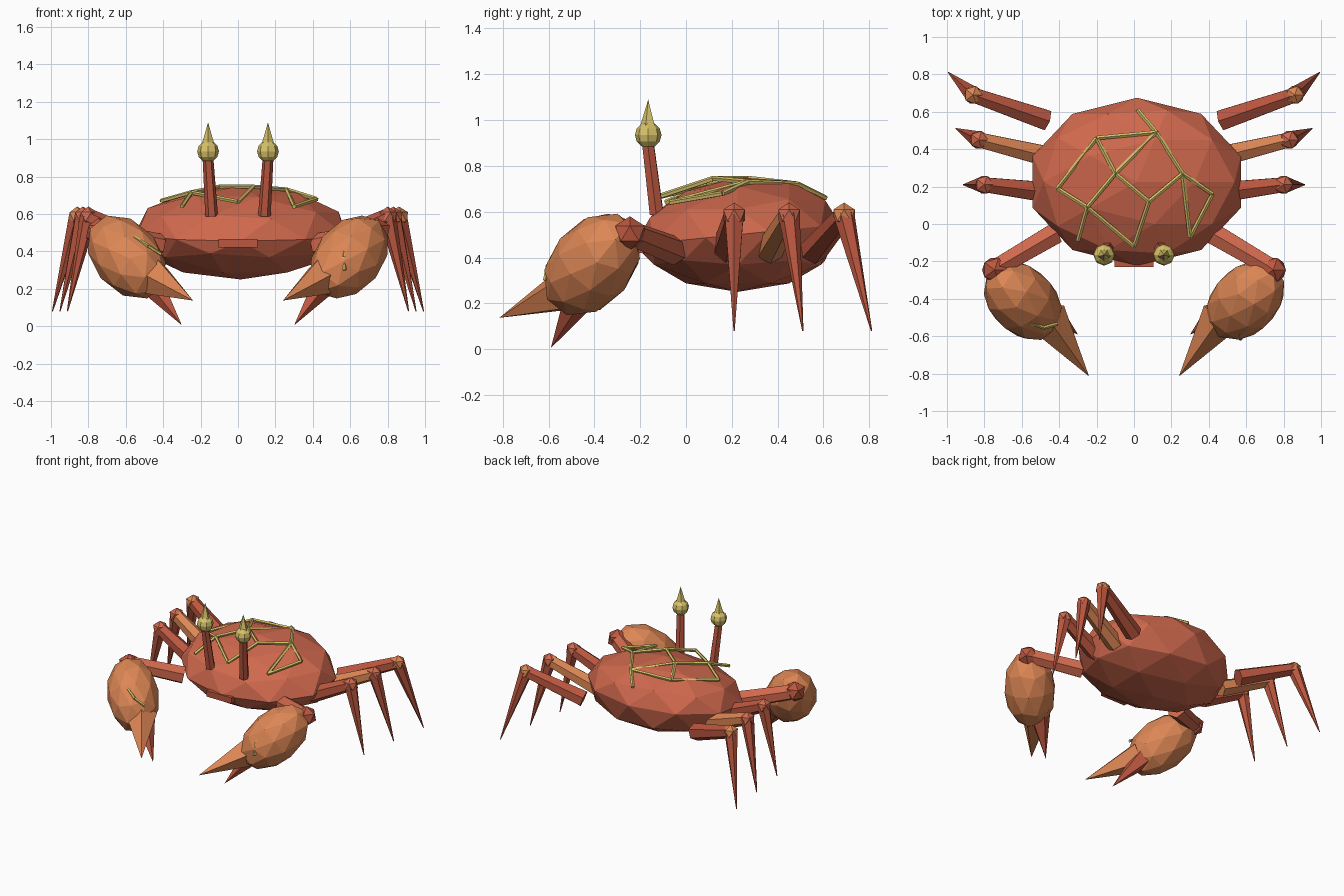
import bpy, math
from mathutils import Vector, Matrix

if "Cube" in bpy.data.objects:
    bpy.data.objects.remove(bpy.data.objects["Cube"])


def material(name, rgb):
    m = bpy.data.materials.new(name)
    m.diffuse_color = (*rgb, 1)
    m.use_nodes = True
    m.node_tree.nodes["Principled BSDF"].inputs["Base Color"].default_value = m.diffuse_color
    return m


SHELL = material("shell_red", (0.63, 0.14, 0.075))
LEG = material("leg_red", (0.50, 0.095, 0.05))
ORANGE = material("claw_orange", (0.72, 0.24, 0.09))
GOLD = material("gold", (0.68, 0.54, 0.14))


def finish(name, mat):
    o = bpy.context.object
    o.name = name
    o.data.materials.append(mat)
    return o


def along(a, b):
    return (Vector(b) - Vector(a)).to_track_quat('Z', 'Y')


def rod(name, a, b, r1, r2, mat, sides=6):
    """Tapered rod or cone from a to b."""
    a, b = Vector(a), Vector(b)
    bpy.ops.mesh.primitive_cone_add(vertices=sides, radius1=r1, radius2=r2,
                                    depth=(b - a).length, location=(a + b) / 2,
                                    rotation=along(a, b).to_euler())
    return finish(name, mat)


def ball(name, p, r, mat, sub=1):
    bpy.ops.mesh.primitive_ico_sphere_add(subdivisions=sub, radius=r, location=p)
    return finish(name, mat)


# Carapace: faceted ellipsoid whose upper half tilts down to the front
body = ball("carapace", (0.015, 0.225, 0.5), 1, SHELL, 2)
for v in body.data.vertices:
    x, y, z = v.co
    lift = 0.045 * y if z > -0.1 else 0
    v.co = (0.585 * x, 0.45 * y, 0.25 * z + lift)

# Mouth plate
bpy.ops.mesh.primitive_cube_add(size=1, location=(0, -0.185, 0.443))
finish("mouth", LEG).scale = (0.21, 0.09, 0.045)

for s, side in ((1, "right"), (-1, "left")):
    def P(x, y, z):
        return Vector((s * x, y, z))

    # Eyes on stalks with spikes
    rod(f"{side}_eye_stalk", P(.141, -.128, .59), P(.16, -.165, .89), .034, .029, LEG)
    bpy.ops.mesh.primitive_uv_sphere_add(segments=8, ring_count=6, radius=.058,
                                         location=P(.16, -.165, .935))
    finish(f"{side}_eye", GOLD)
    rod(f"{side}_eye_spike", P(.16, -.165, .975), P(.16, -.165, 1.09), .035, 0, GOLD, 5)

    # Walking legs: thigh, knee, pointed shin
    for i in range(3):
        knee = P(.8 + .03 * i, .21 + .24 * i, .585)
        hip = P(.47, .17 + .193 * i, .43)
        tip = P(.912 + .04 * i, .21 + .3 * i, .08)
        rod(f"{side}_thigh_{i + 1}", hip, knee, .062, .045, ORANGE if i == 1 else LEG)
        ball(f"{side}_knee_{i + 1}", knee, .055, ORANGE if i == 2 else SHELL)
        rod(f"{side}_shin_{i + 1}", knee, tip, .047, .003, LEG, 6)

    # Claw arm and wrist
    rod(f"{side}_arm", P(.42, -.05, .43), P(.745, -.24, .505), .065, .055, SHELL)
    ball(f"{side}_wrist", P(.745, -.245, .505), .075, LEG)

    # Palm: stretched faceted ball pointing forward, inward and down
    palm = ball(f"{side}_palm", P(.595, -.41, .37), 1, ORANGE, 2)
    palm.data.transform(Matrix.Diagonal((.18, .18, .28, 1)))
    palm.rotation_euler = along((0, 0, 0), P(-.54, -.55, -.64)).to_euler()

    # Pincer fingers
    rod(f"{side}_upper_finger", P(.47, -.49, .27), P(.24, -.815, .137), .115, 0, ORANGE, 5)
    rod(f"{side}_lower_finger", P(.465, -.46, .235), P(.30, -.59, .005), .075, 0, LEG, 5)


def gold_lines(name, nodes, chains, r):
    """Thin gold seams drawn as tubes through the named nodes."""
    for n, chain in enumerate(chains):
        for a, b in zip(chain, chain[1:]):
            rod(f"{name}_{n + 1}", nodes[a], nodes[b], r, r, GOLD, 5)


# Gold seams over the shell
N = dict(a=(.02, .61, .66), b=(.12, .49, .72), c=(-.2, .46, .715), d=(-.41, .19, .67),
         e=(-.25, .09, .715), f=(-.1, .27, .745), g=(.26, .27, .73), h=(.08, .12, .745),
         i=(0, -.12, .665), j=(-.3, -.09, .64), k=(.42, .16, .68), l=(.3, -.07, .64))
gold_lines("shell_seam", N, ("abcdefhi", "cfbghg", "jei", "gklg"), .012)

# Short gold seams on the claws
C = dict(a=(.575, -.535, .47), b=(.565, -.6, .37), c=(.57, -.615, .30),
         d=(-.555, -.53, .475), e=(-.48, -.555, .43), f=(-.41, -.535, .385))
gold_lines("claw_seam", C, ("abc", "def"), .01)
